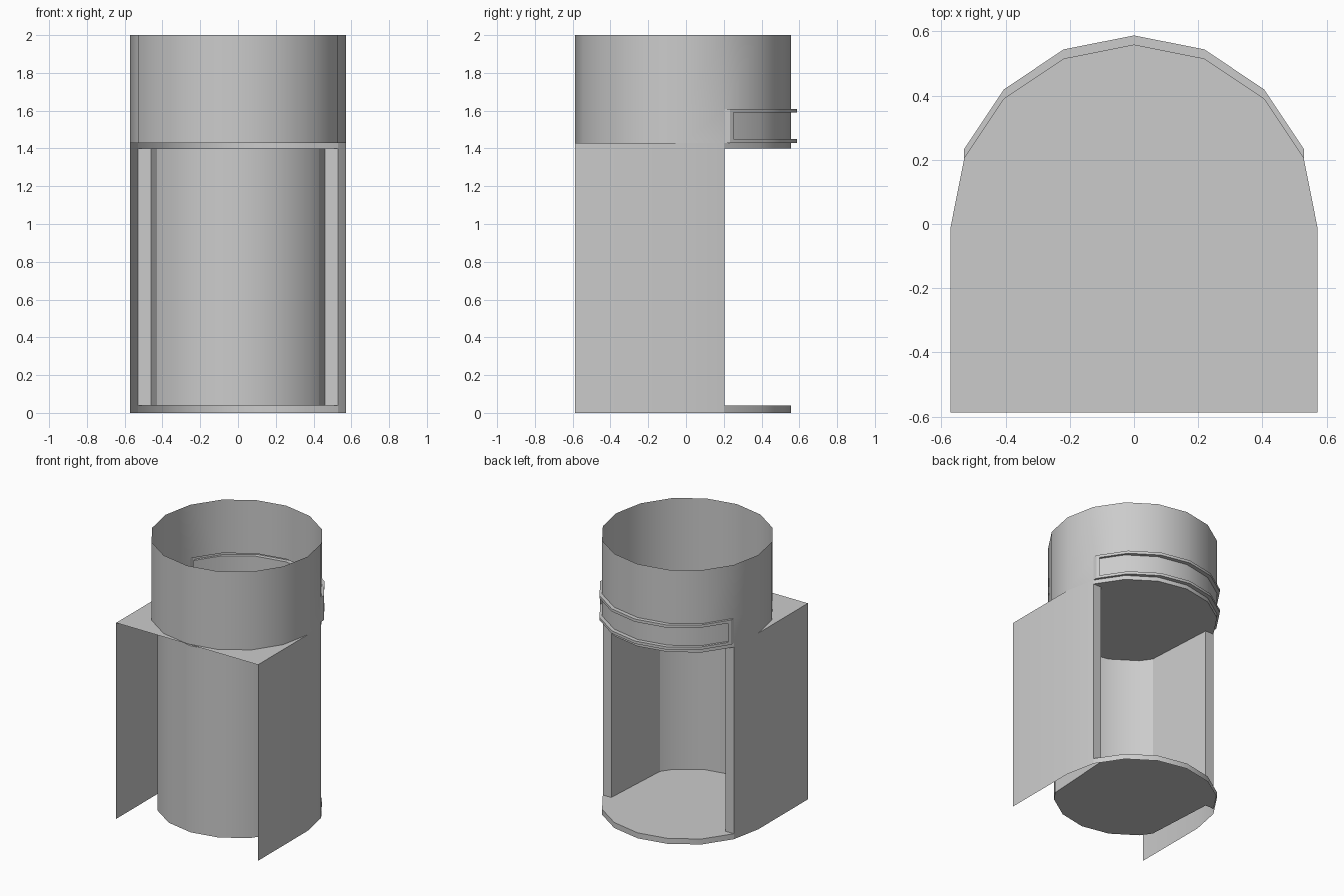
import bpy, bmesh
from math import sin, cos, radians

if "Cube" in bpy.data.objects:
    bpy.data.objects.remove(bpy.data.objects["Cube"])

R, CY = 0.572, -0.015          # 16-sided plan, centre shifted slightly to the front
Z_FLOOR, Z_CEIL, Z_PLATE, Z_SIGN, Z_TOP = 0.04, 1.40, 1.43, 1.61, 2.0


def ring(a0, a1, r=R, step=22.5):
    """Plan points from angle a0 to a1 (0 = +x, counter-clockwise)."""
    n = round(abs(a1 - a0) / step)
    return [(r * cos(radians(a0 + (a1 - a0) * i / n)),
             CY + r * sin(radians(a0 + (a1 - a0) * i / n))) for i in range(n + 1)]


def at(path, z, dy=0.0):
    return [(x, y + dy, z) for x, y in path]


def finish(name, bm):
    bmesh.ops.remove_doubles(bm, verts=bm.verts, dist=1e-5)
    bmesh.ops.recalc_face_normals(bm, faces=bm.faces)
    me = bpy.data.meshes.new(name)
    bm.to_mesh(me)
    bm.free()
    ob = bpy.data.objects.new(name, me)
    bpy.context.collection.objects.link(ob)
    bpy.ops.object.select_all(action='DESELECT')
    ob.select_set(True)
    bpy.context.view_layer.objects.active = ob
    bpy.ops.object.shade_smooth_by_angle(angle=radians(30))
    return ob


def loft(bm, rails, closed=False):
    """Quads between successive rails of equal length."""
    rows = [[bm.verts.new(p) for p in r] for r in rails]
    for a, b in zip(rows, rows[1:]):
        n = len(a)
        for i in range(n if closed else n - 1):
            j = (i + 1) % n
            bm.faces.new((a[i], a[j], b[j], b[i]))


def walls(name, *strips):
    bm = bmesh.new()
    for path, z0, z1 in strips:
        loft(bm, [at(path, z0), at(path, z1)])
    return finish(name, bm)


def plate(name, path, z):
    bm = bmesh.new()
    bm.faces.new([bm.verts.new(p) for p in at(path, z)])
    return finish(name, bm)


def mirror(path):
    return [(-x, y) for x, y in path]


back = ring(22.5, 157.5)       # open side of the cabin
front = ring(157.5, 382.5)

# Upper drum, open at the top, with a gap for the sign at the back
walls("upper_drum", (front, Z_PLATE, Z_SIGN), (ring(0, 360), Z_SIGN, Z_TOP))

# Sign panel and its raised frame
def slide(a, b, t=0.1):
    return (a[0] + (b[0] - a[0]) * t, a[1] + (b[1] - a[1]) * t)

inner = [slide(back[0], back[1])] + back[1:-1] + [slide(back[-1], back[-2])]
walls("sign_panel", (inner, Z_PLATE + 0.02, Z_SIGN - 0.02))

def loop(path, inset, dy):
    return at(path, Z_PLATE + inset, dy) + at(path[::-1], Z_SIGN - inset, dy)

bm = bmesh.new()
loft(bm, [loop(back, 0, 0), loop(back, 0, 0.03),
          loop(inner, 0.02, 0.03), loop(inner, 0.02, 0)], closed=True)
finish("sign_frame", bm)

# Outer side panels and door jambs, both sides
y_front, y_jamb = CY - R, back[0][1]
side = [(R, y_front), (R, CY), back[0]]
jamb = [back[0], (0.46, y_jamb)]
for label, f in (("right", list), ("left", mirror)):
    walls(label + "_side_panel", (f(side), 0, Z_PLATE))
    walls(label + "_door_jamb", (f(jamb), Z_FLOOR, Z_CEIL))

# Inner cabin wall: straight sides and a rounded front
niche = ([(-0.46, y_jamb), (-0.43, CY - 0.30)] + ring(225, 315, 0.532)
         + [(0.43, CY - 0.30), (0.46, y_jamb)])
walls("cabin_wall", (niche, Z_FLOOR, Z_CEIL))

# Floor and ceiling with their back rims
plate("cabin_floor", back + niche, Z_FLOOR)
plate("cabin_ceiling", back + niche, Z_CEIL)
walls("floor_rim", (back, 0, Z_FLOOR))
walls("ceiling_rim", (back, Z_CEIL, Z_PLATE))

# Roof plate, square at the front and rounded at the back
plate("roof_plate", [(R, y_front), (R, CY)] + back + [(-R, CY), (-R, y_front)], Z_PLATE)
